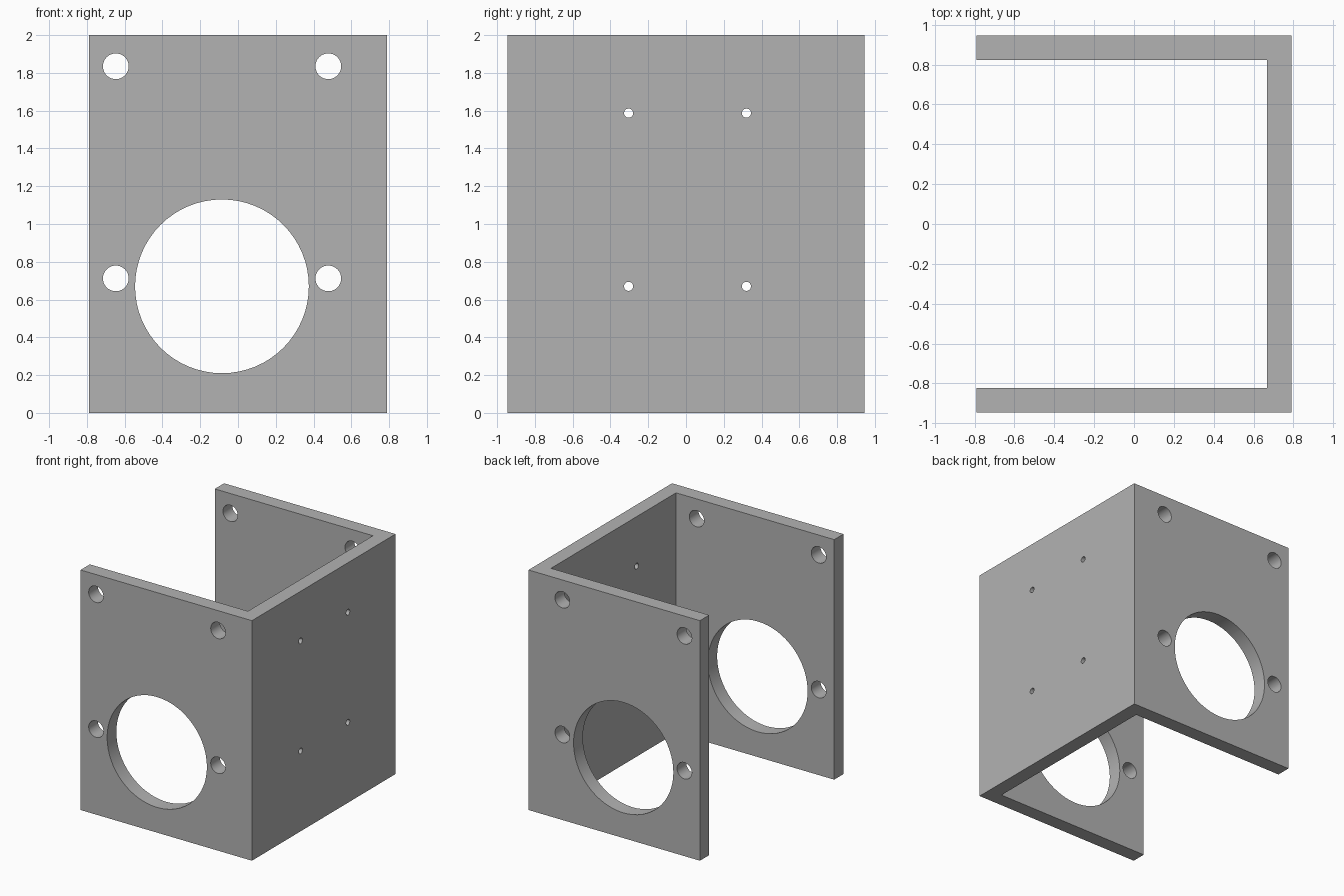
import bpy, bmesh
from math import pi, radians
from mathutils import Matrix, Vector

cube = bpy.data.objects.get("Cube")
if cube:
    bpy.data.objects.remove(cube, do_unlink=True)

HALF_X, HALF_Y, HEIGHT, WALL = 0.79, 0.945, 2.0, 0.122

grey = bpy.data.materials.new("grey metal")
grey.use_nodes = True
grey.diffuse_color = (0.45, 0.45, 0.45, 1)
grey.node_tree.nodes["Principled BSDF"].inputs["Base Color"].default_value = (0.45, 0.45, 0.45, 1)


def make_object(name, bm):
    bmesh.ops.recalc_face_normals(bm, faces=bm.faces)
    mesh = bpy.data.meshes.new(name)
    bm.to_mesh(mesh)
    bm.free()
    mesh.materials.append(grey)
    obj = bpy.data.objects.new(name, mesh)
    bpy.context.collection.objects.link(obj)
    return obj


def add_drill(bm, centre, radius, length, axis):
    turn = Matrix.Rotation(pi / 2, 4, "X" if axis == "y" else "Y")
    bmesh.ops.create_cone(bm, cap_ends=True, segments=64, radius1=radius, radius2=radius,
                          depth=length, matrix=Matrix.Translation(centre) @ turn)


# U-shaped channel: two flanges joined by a side wall
inner_x, inner_y = HALF_X - WALL, HALF_Y - WALL
outline = [(-HALF_X, -HALF_Y), (HALF_X, -HALF_Y), (HALF_X, HALF_Y), (-HALF_X, HALF_Y),
           (-HALF_X, inner_y), (inner_x, inner_y), (inner_x, -inner_y), (-HALF_X, -inner_y)]
bm = bmesh.new()
base = bm.faces.new([bm.verts.new((x, y, 0)) for x, y in outline])
top = bmesh.ops.extrude_face_region(bm, geom=[base], use_keep_orig=True)["geom"]
bmesh.ops.translate(bm, vec=(0, 0, HEIGHT),
                    verts=[v for v in top if isinstance(v, bmesh.types.BMVert)])
bracket = make_object("motor_mount_bracket", bm)

# Drills: large bore and bolt holes through both flanges
bm = bmesh.new()
add_drill(bm, Vector((-0.085, 0, 0.67)), 0.46, 3, "y")
for x in (-0.647, 0.478):
    for z in (0.712, 1.835):
        add_drill(bm, Vector((x, 0, z)), 0.068, 3, "y")
flange_drills = make_object("flange_drills", bm)

# Drills: small screw holes through the side wall
bm = bmesh.new()
for y in (-0.304, 0.32):
    for z in (0.67, 1.587):
        add_drill(bm, Vector((HALF_X, y, z)), 0.024, 0.5, "x")
wall_drills = make_object("wall_drills", bm)

# Cut the holes, then discard the drills
bpy.ops.object.select_all(action="DESELECT")
bracket.select_set(True)
bpy.context.view_layer.objects.active = bracket
for drill in (flange_drills, wall_drills):
    drill.hide_render = True
    cut = bracket.modifiers.new("holes", "BOOLEAN")
    cut.operation = "DIFFERENCE"
    cut.solver = "EXACT"
    cut.object = drill
    bpy.ops.object.modifier_apply(modifier=cut.name)
    bpy.data.objects.remove(drill, do_unlink=True)

bpy.ops.object.shade_smooth_by_angle(angle=radians(30))
